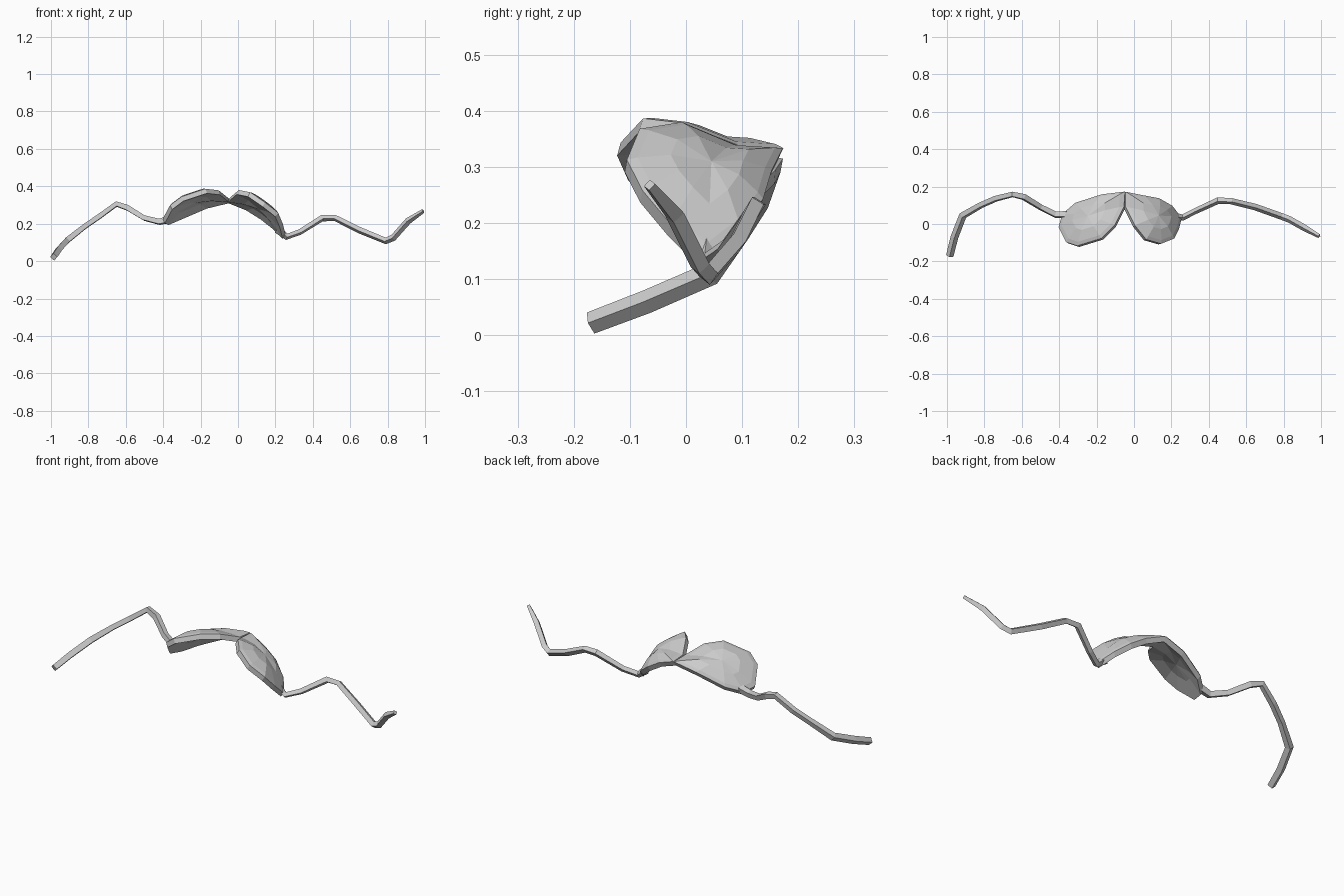
import bpy, bmesh
from mathutils import Vector


def cup(name, rim, normal, bulge):
    """Low-poly shell: a rim outline domed along a normal, with an inner lining."""
    n = Vector(normal).normalized()
    rim = [Vector(p) for p in rim]
    centre = sum(rim, Vector()) / len(rim)
    bm = bmesh.new()

    def ring(t, offset):
        return [bm.verts.new(p.lerp(centre, t) + n * offset) for p in rim]

    # rings run from outer centre, over the rim edge, to the inner centre
    rings = [ring(0.5, bulge * 0.85), ring(0.12, bulge * 0.4), ring(0, 0.010),
             ring(0.02, -0.016), ring(0.5, bulge * 0.85 - 0.038)]
    count = len(rim)
    for a, b in zip(rings, rings[1:]):
        for i in range(count):
            j = (i + 1) % count
            bm.faces.new((a[i], a[j], b[j], b[i]))
    for loop, offset in ((rings[0], bulge), (rings[-1], bulge - 0.04)):
        tip = bm.verts.new(centre + n * offset)
        for i in range(count):
            bm.faces.new((loop[i], loop[(i + 1) % count], tip))
    bmesh.ops.triangulate(bm, faces=bm.faces[:])
    bmesh.ops.recalc_face_normals(bm, faces=bm.faces[:])
    mesh = bpy.data.meshes.new(name)
    bm.to_mesh(mesh)
    bm.free()
    bpy.context.collection.objects.link(bpy.data.objects.new(name, mesh))


def strap(name, path):
    """Four-sided band along x, y, z, thickness points."""
    curve = bpy.data.curves.new(name, 'CURVE')
    curve.dimensions = '3D'
    curve.bevel_depth = 1.0
    curve.bevel_resolution = 0
    curve.use_fill_caps = True
    line = curve.splines.new('POLY')
    line.points.add(len(path) - 1)
    for point, (x, y, z, r) in zip(line.points, path):
        point.co = (x, y, z, 1)
        point.radius = r
    line.use_smooth = False
    bpy.context.collection.objects.link(bpy.data.objects.new(name, curve))


# Two cups meeting at the middle
cup("left_cup", [(-0.40, -0.02, 0.215), (-0.38, 0.05, 0.205), (-0.31, 0.11, 0.235),
                 (-0.17, 0.155, 0.295), (-0.045, 0.17, 0.325), (-0.05, 0.09, 0.33),
                 (-0.10, -0.01, 0.37), (-0.17, -0.08, 0.378), (-0.30, -0.12, 0.335),
                 (-0.36, -0.10, 0.29)], (-0.35, 0.35, 0.87), 0.055)
cup("right_cup", [(-0.05, 0.17, 0.325), (0.05, 0.15, 0.285), (0.13, 0.135, 0.235),
                  (0.20, 0.095, 0.18), (0.25, 0.03, 0.13), (0.235, -0.03, 0.19),
                  (0.21, -0.08, 0.25), (0.14, -0.108, 0.305), (0.06, -0.085, 0.36),
                  (0.0, -0.01, 0.372), (-0.05, 0.09, 0.33)], (0.5, 0.25, 0.8), 0.05)

# Trailing side straps
strap("left_strap", [(-0.985, -0.17, 0.022, 0.02), (-0.96, -0.07, 0.06, 0.021),
                     (-0.915, 0.045, 0.11, 0.021), (-0.82, 0.10, 0.185, 0.018),
                     (-0.74, 0.135, 0.24, 0.018), (-0.65, 0.158, 0.305, 0.018),
                     (-0.59, 0.145, 0.285, 0.02), (-0.50, 0.09, 0.23, 0.018),
                     (-0.42, 0.05, 0.21, 0.02), (-0.36, 0.05, 0.225, 0.022)])
strap("right_strap", [(0.21, 0.04, 0.17, 0.022), (0.26, 0.035, 0.13, 0.017),
                      (0.33, 0.07, 0.155, 0.016), (0.45, 0.125, 0.23, 0.018),
                      (0.52, 0.122, 0.23, 0.017), (0.65, 0.09, 0.165, 0.018),
                      (0.79, 0.04, 0.108, 0.018), (0.83, 0.025, 0.125, 0.018),
                      (0.91, -0.02, 0.215, 0.018), (0.99, -0.065, 0.268, 0.011)])
